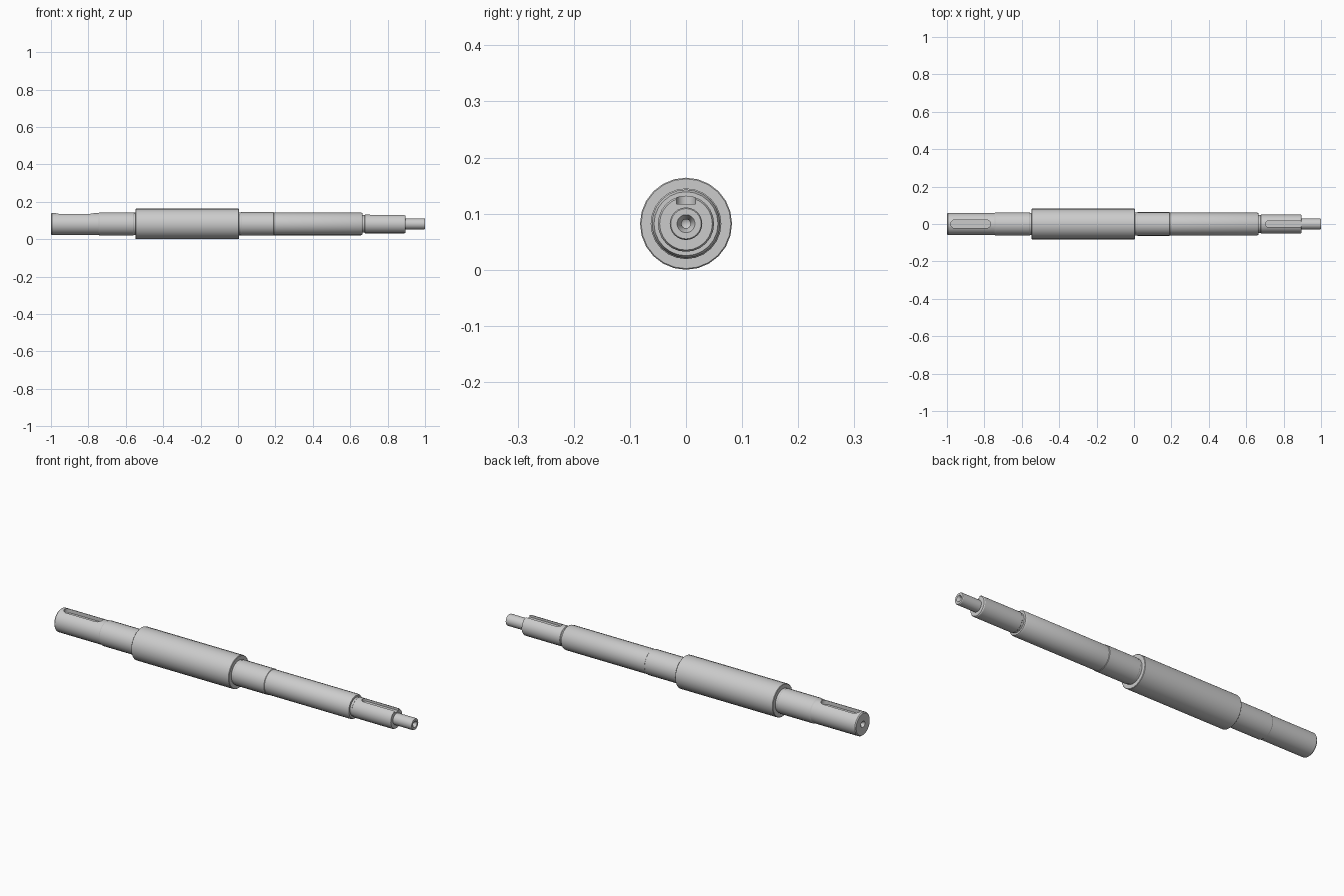
import bpy, bmesh, math

if "Cube" in bpy.data.objects:
    bpy.data.objects.remove(bpy.data.objects["Cube"])

AXIS_Z = 0.082
SIDES = 24


def lathe(name, profile):
    """Revolve (x, radius) points about the shaft axis; radius 0 closes the ends."""
    bm = bmesh.new()
    rings = []
    for x, r in profile:
        if r == 0:
            rings.append([bm.verts.new((x, 0, AXIS_Z))] * SIDES)
        else:
            rings.append([bm.verts.new((x, r * math.cos(2 * math.pi * i / SIDES),
                                        AXIS_Z + r * math.sin(2 * math.pi * i / SIDES)))
                          for i in range(SIDES)])
    for a, b in zip(rings, rings[1:]):
        for i in range(SIDES):
            j = (i + 1) % SIDES
            bm.faces.new(list(dict.fromkeys([a[i], a[j], b[j], b[i]])))
    return finish(name, bm)


def finish(name, bm):
    bmesh.ops.recalc_face_normals(bm, faces=bm.faces)
    mesh = bpy.data.meshes.new(name)
    bm.to_mesh(mesh)
    bm.free()
    obj = bpy.data.objects.new(name, mesh)
    bpy.context.collection.objects.link(obj)
    return obj


def slot_cutter(name, x0, x1, width, floor_z):
    """Round-ended keyway cutter, reaching up from the keyway floor."""
    r = width / 2
    bm = bmesh.new()
    outline = []
    for cx, start in ((x1 - r, -90), (x0 + r, 90)):
        for k in range(9):
            a = math.radians(start + k * 22.5)
            outline.append(bm.verts.new((cx + r * math.cos(a), r * math.sin(a), floor_z)))
    face = bm.faces.new(outline)
    top = bmesh.ops.extrude_face_region(bm, geom=[face])["geom"]
    bmesh.ops.translate(bm, vec=(0, 0, 0.1),
                        verts=[v for v in top if isinstance(v, bmesh.types.BMVert)])
    obj = finish(name, bm)
    obj.hide_render = True
    return obj


# Stepped shaft with centre-drilled ends, chamfers and relief grooves
shaft = lathe("stepped_shaft", [
    (-0.95, 0), (-0.955, 0.008), (-0.985, 0.008), (-1.0, 0.016),
    (-1.0, 0.055), (-0.995, 0.059), (-0.745, 0.059), (-0.74, 0.062),
    (-0.56, 0.062), (-0.557, 0.060), (-0.547, 0.060),
    (-0.547, 0.080), (-0.545, 0.082), (0.003, 0.082), (0.005, 0.080),
    (0.005, 0.061), (0.015, 0.061), (0.018, 0.063),
    (0.19, 0.063), (0.192, 0.061), (0.658, 0.061), (0.666, 0.057),
    (0.666, 0.047), (0.676, 0.047), (0.679, 0.050),
    (0.891, 0.050), (0.896, 0.047), (0.896, 0.029),
    (0.997, 0.029), (1.0, 0.027),
    (1.0, 0.016), (0.985, 0.008), (0.955, 0.008), (0.95, 0)])

# Keyways: a closed one at the left, one open to the shoulder at the right
cutters = [slot_cutter("left_keyway_cutter", -0.98, -0.767, 0.044, 0.117),
           slot_cutter("right_keyway_cutter", 0.703, 0.95, 0.034, 0.117)]
bpy.context.view_layer.objects.active = shaft
shaft.select_set(True)
for cutter in cutters:
    mod = shaft.modifiers.new("keyway", "BOOLEAN")
    mod.operation = "DIFFERENCE"
    mod.solver = "EXACT"
    mod.object = cutter
    bpy.ops.object.modifier_apply(modifier=mod.name)
    bpy.data.objects.remove(cutter)
bpy.ops.object.shade_smooth_by_angle(angle=math.radians(30))
